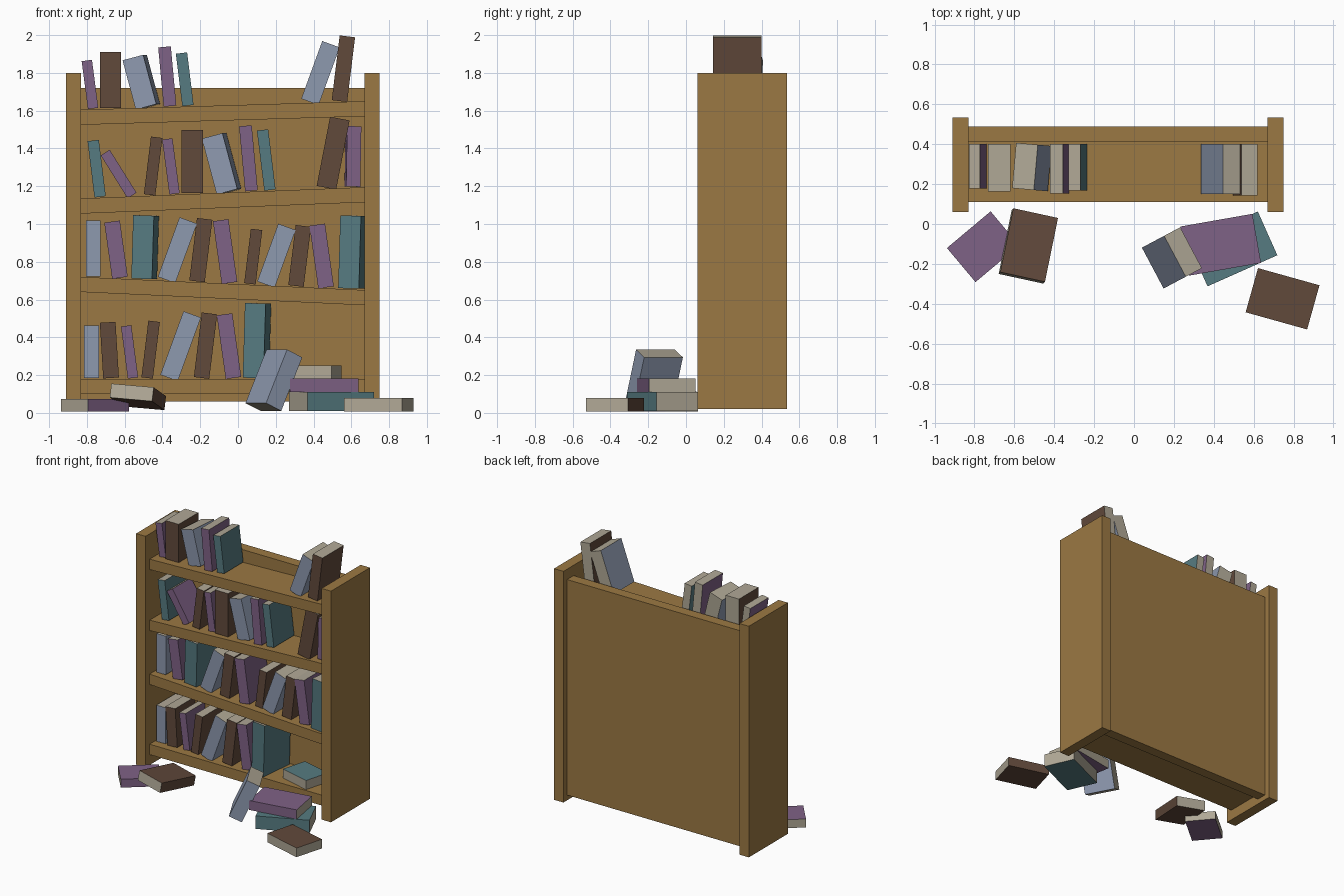
import bpy, bmesh, math
from mathutils import Matrix, Vector

if "Cube" in bpy.data.objects:
    bpy.data.objects.remove(bpy.data.objects["Cube"])

def mat(name, rgb):
    m = bpy.data.materials.new(name)
    m.diffuse_color = (*rgb, 1)
    m.use_nodes = True
    m.node_tree.nodes["Principled BSDF"].inputs["Base Color"].default_value = m.diffuse_color
    return m

WOOD = mat("wood", (0.33, 0.19, 0.056))
PAGES = mat("pages", (0.434, 0.392, 0.305))
COVER = {
    "purple": mat("purple cover", (0.212, 0.122, 0.238)),
    "blue": mat("blue cover", (0.27, 0.319, 0.429)),
    "teal": mat("teal cover", (0.093, 0.198, 0.22)),
    "brown": mat("brown cover", (0.12, 0.067, 0.044)),
}

def finish(name, bm, mats):
    me = bpy.data.meshes.new(name)
    bm.normal_update()
    bm.to_mesh(me)
    bm.free()
    for m in mats:
        me.materials.append(m)
    ob = bpy.data.objects.new(name, me)
    bpy.context.collection.objects.link(ob)
    return ob

# Board: front-view outline extruded from y0 to y1
def board(name, outline, y0, y1):
    bm = bmesh.new()
    face = bm.faces.new([bm.verts.new((x, y0, z)) for x, z in outline])
    ext = bmesh.ops.extrude_face_region(bm, geom=[face])["geom"]
    bmesh.ops.translate(bm, vec=(0, y1 - y0, 0),
                        verts=[v for v in ext if isinstance(v, bmesh.types.BMVert)])
    # keep the board closed at y0
    if not face.is_valid:
        bmesh.ops.holes_fill(bm, edges=bm.edges)
    bmesh.ops.recalc_face_normals(bm, faces=bm.faces)
    return finish(name, bm, [WOOD])

# Book: box with spine on -y, covers across the thickness axis, pages elsewhere
def book(name, color, dims, axis, center, rot):
    bm = bmesh.new()
    bmesh.ops.create_cube(bm, size=1)
    bmesh.ops.scale(bm, vec=dims, verts=bm.verts)
    bm.normal_update()
    for f in bm.faces:
        f.material_index = 0 if abs(f.normal[axis]) > .5 or f.normal.y < -.5 else 1
    bm.transform(Matrix.Translation(center) @ rot)
    return finish(name, bm, [COVER[color], PAGES])

def R(deg, ax):
    return Matrix.Rotation(math.radians(deg), 4, ax)

# Case with sagging, tilted shelves
XL, XR = -0.83, 0.67
for name, x0 in (("left_side", XL - .08), ("right_side", XR)):
    board(name, [(x0, .02), (x0 + .08, .02), (x0 + .08, 1.8), (x0, 1.8)], .06, .535)
board("back_panel", [(XL, .06), (XR, .06), (XR, 1.72), (XL, 1.72)], .41, .49)
SHELVES = [(.18, .18), (.72, .65), (1.135, 1.195), (1.605, 1.65)]
for i, (a, b) in enumerate(SHELVES):
    board(f"shelf_{i+1}", [(XL, a - .08), (XR, b - .08), (XR, b), (XL, a)], .11, .41)

# Kinds of book: colour, thickness, lean to the right, turn
KINDS = {
    "blue_up": ("blue", .078, 0, 0), "blue_lean": ("blue", .098, 20, 0),
    "blue_wide": ("blue", .113, -15, -5),
    "brown": ("brown", .082, 7, 0), "brown_thin": ("brown", .061, 7, 0),
    "brown_up": ("brown", .113, 0, 0), "brown_big": ("brown", .105, 11, 0),
    "brown_left": ("brown", .083, -3.5, 0),
    "purple": ("purple", .083, -8, 0), "purple_thin": ("purple", .055, -7.5, 0),
    "purple_mid": ("purple", .067, -5.3, 0), "purple_low": ("purple", .056, -32, 0),
    "purple_up": ("purple", .075, 1, 2),
    "teal_wide": ("teal", .11, 1.7, -6), "teal_thin": ("teal", .06, -7, 0),
}
# Each shelf, left to right: kind, x at the foot, height
ROWS = [
    [("blue_up", -.775, .278), ("brown_left", -.672, .295), ("purple_thin", -.556, .278),
     ("brown_thin", -.481, .302), ("blue_lean", -.365, .358), ("brown", -.193, .344),
     ("purple", -.024, .34), ("teal_wide", .08, .395)],
    [("blue_up", -.767, .297), ("purple", -.625, .3), ("teal_wide", -.51, .335),
     ("blue_lean", -.378, .335), ("brown", -.217, .333), ("purple", -.045, .335),
     ("brown_thin", .063, .29), ("blue_lean", .148, .325), ("brown", .307, .32),
     ("purple", .466, .335), ("teal_wide", .585, .385)],
    [("teal_thin", -.73, .3), ("purple_low", -.561, .268), ("brown_thin", -.468, .307),
     ("purple_thin", -.336, .293), ("brown_up", -.243, .334), ("blue_wide", -.058, .306),
     ("purple_mid", .071, .345), ("teal_thin", .169, .32), ("brown_big", .468, .373),
     ("purple_up", .61, .32)],
    [("purple_thin", -.767, .256), ("brown_up", -.675, .295), ("blue_wide", -.487, .27),
     ("purple_mid", -.36, .315), ("teal_thin", -.265, .28), ("blue_lean", .381, .325),
     ("brown", .537, .345)],
]
for r, row in enumerate(ROWS):
    a, b = SHELVES[r]
    for i, (kind, x, h) in enumerate(row):
        color, w, lean, turn = KINDS[kind]
        foot_z = a + (b - a) * (x - XL) / (XR - XL) + .005
        d = .12 + .4 * h
        rot = R(turn, 'Z') @ R(lean, 'Y')
        t = math.radians(lean)
        mid = Vector((x + h / 2 * math.sin(t), .40 - d, foot_z + h / 2 * math.cos(t)))
        book(f"shelf_{r+1}_book_{i+1}", color, (w, d, h), 0,
             mid + rot.to_3x3() @ Vector((0, d / 2, 0)), rot)

# Books lying flat: name, colour, size, centre, turn
for name, color, dims, c, turn in [
    ("flat_shelf_book", "teal", (.25, .2, .07), (.40, .25, .215), 165),
    ("floor_book_left", "purple", (.286, .223, .065), (-.757, -.114, .0405), 40),
    ("stack_lower_book", "teal", (.383, .24, .10), (.495, -.125, .06), 24),
    ("stack_upper_book", "purple", (.366, .25, .072), (.435, -.104, .147), 10),
    ("floor_book_right", "brown", (.32, .23, .07), (.745, -.375, .043), 164.4),
]:
    book(name, color, dims, 2, c, R(turn, 'Z'))

# Tipped and leaning floor books
book("tipped_floor_book", "brown", (.33, .23, .075), 2, (-.53, -.11, .085),
     R(-7, 'X') @ R(6.5, 'Y') @ R(78.5, 'Z'))
book("leaning_floor_book", "blue", (.10, .232, .31), 0, (.19, -.17, .173),
     R(28, 'Z') @ R(24, 'Y'))
